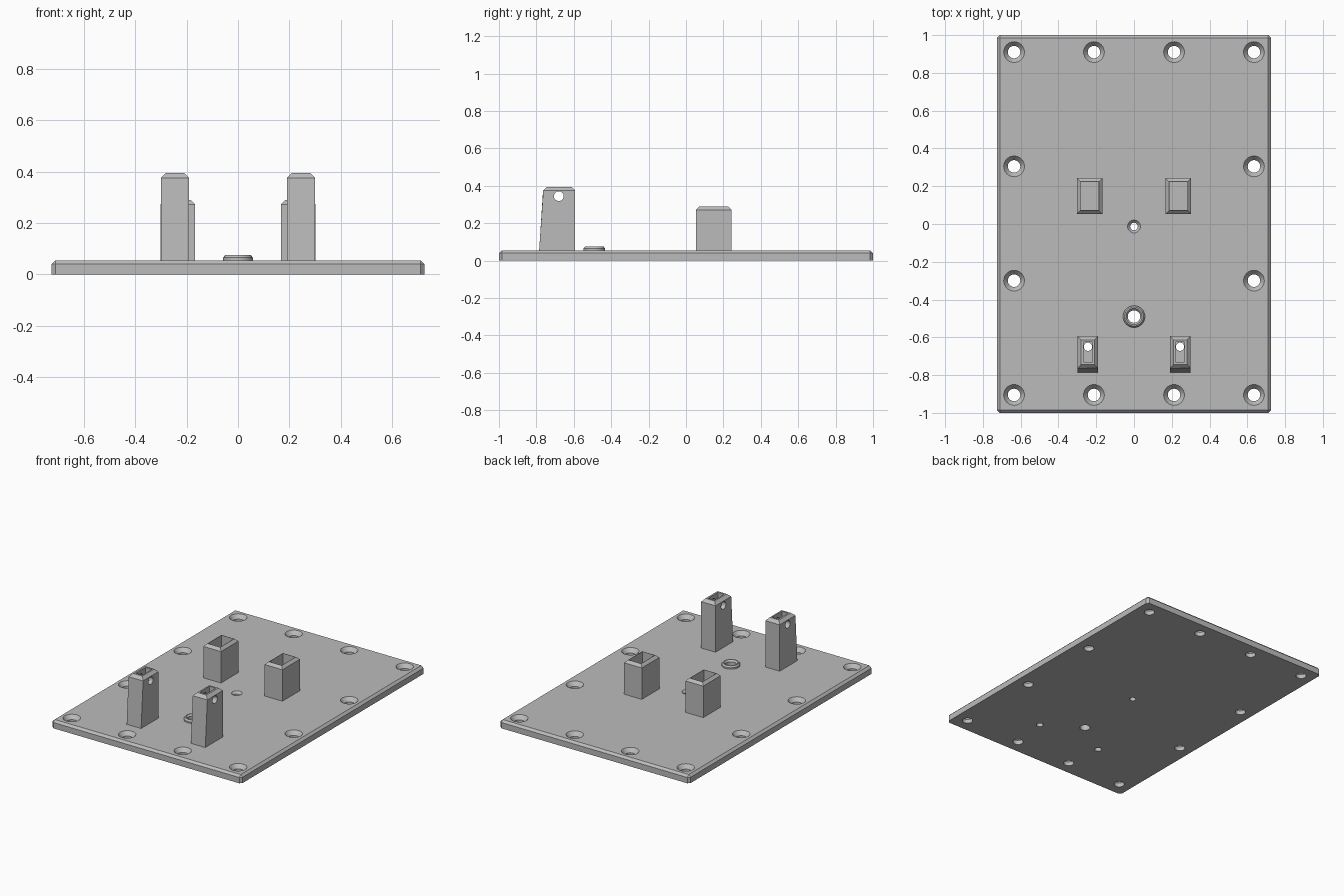
import bpy, bmesh, math
from mathutils import Matrix

cube = bpy.data.objects.get("Cube")
if cube:
    bpy.data.objects.remove(cube, do_unlink=True)

grey = bpy.data.materials.new("plain grey")
grey.use_nodes = True
grey.diffuse_color = (0.5, 0.5, 0.5, 1)
grey.node_tree.nodes["Principled BSDF"].inputs["Base Color"].default_value = (0.5, 0.5, 0.5, 1)

TOP = 0.055  # upper face of the plate


def make_object(name, bm):
    bmesh.ops.recalc_face_normals(bm, faces=bm.faces)
    mesh = bpy.data.meshes.new(name)
    bm.to_mesh(mesh)
    bm.free()
    mesh.materials.append(grey)
    obj = bpy.data.objects.new(name, mesh)
    bpy.context.collection.objects.link(obj)
    return obj


def add_box(bm, x, y, z):
    """Box from three (low, high) ranges; returns its vertices."""
    verts = bmesh.ops.create_cube(bm, size=1)["verts"]
    for v in verts:
        v.co = [r[0] if c < 0 else r[1] for c, r in zip(v.co, (x, y, z))]
    return verts


def add_lathe(bm, x, y, profile, closed=False, sides=32):
    """Solid turned from (radius, z) points: capped, or closed into a ring."""
    rings = [[bm.verts.new((x + r * math.cos(a), y + r * math.sin(a), z))
              for a in (2 * math.pi * i / sides for i in range(sides))]
             for r, z in profile]
    pairs = list(zip(rings, rings[1:]))
    if closed:
        pairs.append((rings[-1], rings[0]))
    else:
        bm.faces.new(rings[0])
        bm.faces.new(rings[-1])
    for low, high in pairs:
        for i in range(sides):
            j = (i + 1) % sides
            bm.faces.new((low[i], low[j], high[j], high[i]))


def chamfer(bm, width, keep):
    edges = [e for e in bm.edges if keep(e)]
    bmesh.ops.bevel(bm, geom=edges, offset=width, segments=1, affect='EDGES')


def cut(obj, bm):
    """Subtract a solid from the object and discard the cutter."""
    cutter = make_object("cutter", bm)
    cutter.hide_render = True
    mod = obj.modifiers.new("cut", 'BOOLEAN')
    mod.operation, mod.solver, mod.object = 'DIFFERENCE', 'EXACT', cutter
    bpy.ops.object.select_all(action='DESELECT')
    bpy.context.view_layer.objects.active = obj
    obj.select_set(True)
    bpy.ops.object.modifier_apply(modifier=mod.name)
    bpy.data.objects.remove(cutter, do_unlink=True)


def smooth(obj):
    bpy.ops.object.select_all(action='DESELECT')
    bpy.context.view_layer.objects.active = obj
    obj.select_set(True)
    bpy.ops.object.shade_smooth_by_angle(angle=math.radians(25))


# Base plate with chamfered top and corners
bm = bmesh.new()
add_box(bm, (-0.725, 0.725), (-1, 1), (0, TOP))
chamfer(bm, 0.015, lambda e: any(v.co.z > 0.01 for v in e.verts))
plate = make_object("base_plate", bm)

# Countersunk screw holes, cord holes and centre holes
screws = [(x, y) for x in (-0.635, -0.212, 0.212, 0.635) for y in (-0.905, 0.91)]
screws += [(x, y) for x in (-0.635, 0.635) for y in (-0.3, 0.305)]
bm = bmesh.new()
for x, y in screws:
    add_lathe(bm, x, y, [(0.033, -0.1), (0.033, 0.028), (0.055, TOP), (0.055, 0.1)])
add_lathe(bm, 0, -0.013, [(0.02, -0.1), (0.02, 0.04), (0.034, TOP), (0.034, 0.1)])
add_lathe(bm, 0, -0.49, [(0.033, -0.1), (0.033, 0.1)])
for x in (-0.244, 0.244):
    add_lathe(bm, x, -0.65, [(0.022, -0.1), (0.022, 0.1)])
cut(plate, bm)
smooth(plate)

# Raised ring around the centre hole
bm = bmesh.new()
add_lathe(bm, 0, -0.49, [(0.033, TOP), (0.058, TOP), (0.058, 0.065), (0.05, 0.075),
                         (0.043, 0.075), (0.033, 0.064)], closed=True)
smooth(make_object("raised_ring", bm))

for side, name in ((1, "left"), (-1, "right")):
    def span(a, b):
        return tuple(sorted((side * a, side * b)))

    # Hollow rear socket
    bm = bmesh.new()
    add_box(bm, span(0.167, 0.302), (0.053, 0.243), (TOP, 0.29))
    chamfer(bm, 0.018, lambda e: all(v.co.z > 0.28 for v in e.verts))
    socket = make_object(name + "_rear_socket", bm)
    bm = bmesh.new()
    add_box(bm, span(0.187, 0.282), (0.073, 0.223), (0.02, 0.4))
    cut(socket, bm)

    # Front post with a leaning front face
    bm = bmesh.new()
    for v in add_box(bm, span(0.19, 0.3), (-0.785, -0.593), (TOP, 0.395)):
        if v.co.z > 0.3 and v.co.y < -0.7:
            v.co.y = -0.763
    chamfer(bm, 0.02, lambda e: all(v.co.z > 0.38 for v in e.verts))
    post = make_object(name + "_front_post", bm)

    # Slot in the top, cord hole down through it, and cross hole for a pin
    bm = bmesh.new()
    add_box(bm, span(0.22, 0.268), (-0.73, -0.624), (0.25, 0.5))
    cut(post, bm)
    bm = bmesh.new()
    add_lathe(bm, side * 0.244, -0.65, [(0.022, 0), (0.022, 0.27)])
    cut(post, bm)
    bm = bmesh.new()
    add_lathe(bm, 0, 0, [(0.026, -0.1), (0.026, 0.1)])
    bm.transform(Matrix.Translation((side * 0.245, -0.68, 0.345))
                 @ Matrix.Rotation(math.pi / 2, 4, 'Y'))
    cut(post, bm)
    smooth(post)
